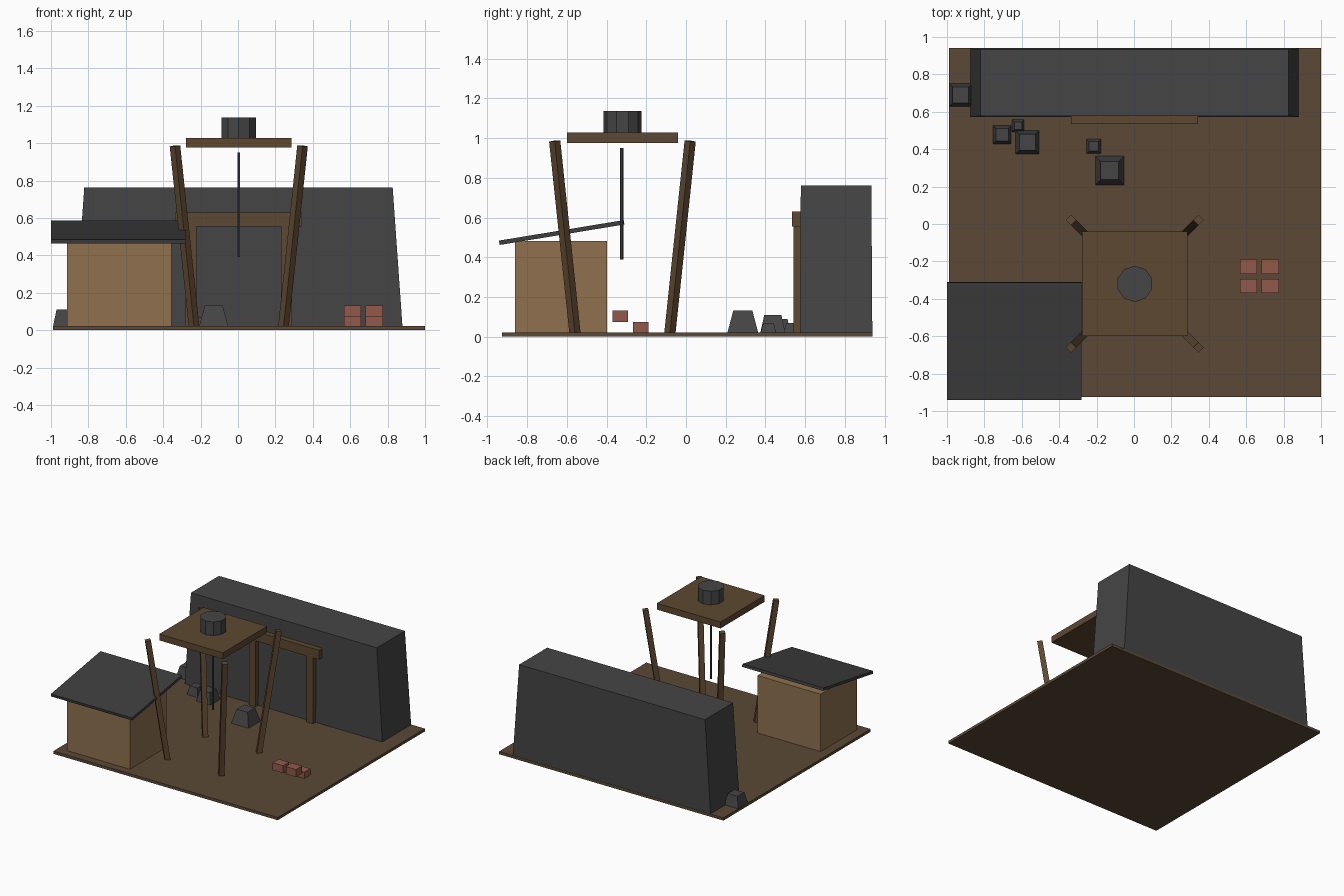
import bpy, bmesh, math
from mathutils import Matrix, Vector

cube = bpy.data.objects.get("Cube")
if cube:
    bpy.data.objects.remove(cube, do_unlink=True)


def material(name, r, g, b):
    """Flat material from display values, stored as linear."""
    lin = [((c / 255 + 0.055) / 1.055) ** 2.4 for c in (r, g, b)] + [1.0]
    m = bpy.data.materials.new(name)
    m.use_nodes = True
    m.diffuse_color = lin
    bsdf = next(n for n in m.node_tree.nodes if n.type == "BSDF_PRINCIPLED")
    bsdf.inputs["Base Color"].default_value = lin
    return m


EARTH = material("earth", 91, 73, 54)
TIMBER = material("dark timber", 93, 72, 49)
PLANK = material("light timber", 144, 113, 80)
STONE = material("grey stone", 69, 69, 70)
ROOF = material("roof slate", 61, 61, 62)
CLAY = material("red clay", 146, 90, 75)


def finish(name, bm, mat):
    bmesh.ops.recalc_face_normals(bm, faces=bm.faces)
    mesh = bpy.data.meshes.new(name)
    bm.to_mesh(mesh)
    bm.free()
    mesh.materials.append(mat)
    ob = bpy.data.objects.new(name, mesh)
    bpy.context.collection.objects.link(ob)
    return ob


def box(name, mat, x, y, z, inset=(0, 0)):
    """Box from (min, max) ranges; the top may be inset in x and y."""
    bm = bmesh.new()
    bmesh.ops.create_cube(bm, size=1)
    for v in bm.verts:
        top = v.co.z > 0
        sx, sy = math.copysign(1, v.co.x), math.copysign(1, v.co.y)
        v.co = (x[sx > 0] - sx * inset[0] * top,
                y[sy > 0] - sy * inset[1] * top, z[top])
    return finish(name, bm, mat)


def bar(name, mat, a, b, side, width, depth):
    """Straight bar from a to b whose width lies along side."""
    a, b = Vector(a), Vector(b)
    w = (b - a).normalized()
    u = Vector(side).normalized()
    v = w.cross(u)
    bm = bmesh.new()
    bmesh.ops.create_cube(bm, size=1)
    frame = Matrix((u * width, v * depth, b - a)).transposed().to_4x4()
    bm.transform(Matrix.Translation((a + b) / 2) @ frame)
    return finish(name, bm, mat)


def cylinder(name, mat, x, y, z0, z1, radius, sides):
    bm = bmesh.new()
    bmesh.ops.create_cone(bm, cap_ends=True, segments=sides, radius1=radius,
                          radius2=radius, depth=z1 - z0)
    first = max(bm.verts, key=lambda v: v.co.y).co
    turn = math.pi / 2 - math.atan2(first.y, first.x)
    bm.transform(Matrix.Translation((x, y, (z0 + z1) / 2)) @ Matrix.Rotation(turn, 4, "Z"))
    return finish(name, bm, mat)


FLOOR = 0.022
CX, CY = 0.004, -0.32  # centre of the tower

# Ground and cliff with the mine entrance frame
box("ground", EARTH, (-0.99, 1.0), (-0.925, 0.94), (0, FLOOR))
box("cliff", STONE, (-0.875, 0.88), (0.573, 0.938), (0.01, 0.762), (0.053, 0.005))
box("entrance_lintel", TIMBER, (-0.337, 0.343), (0.534, 0.586), (0.555, 0.63))
for side, s in (("right", -1), ("left", 1)):
    mid = CX + s * 0.255
    box(f"entrance_post_{side}", TIMBER, (mid - 0.029, mid + 0.029), (0.54, 0.583), (0.01, 0.56))

# Tower: splayed legs, platform, winch drum and rope
for end, sy in (("front", -1), ("back", 1)):
    for side, sx in (("right", -1), ("left", 1)):
        foot = (CX + sx * 0.238, CY + sy * 0.238, 0.01)
        head = (CX + sx * 0.341, CY + sy * 0.341, 0.985)
        bar(f"tower_leg_{end}_{side}", TIMBER, foot, head, (-sy, sx, 0), 0.04, 0.04)
box("tower_platform", TIMBER, (CX - 0.282, CX + 0.282), (CY - 0.28, CY + 0.28), (0.976, 1.027))
cylinder("winch_drum", STONE, CX, CY, 1.027, 1.136, 0.0965, 10)
cylinder("winch_rope", STONE, CX, CY - 0.003, 0.39, 0.95, 0.008, 8)

# Hut with a sloping roof
box("hut_walls", PLANK, (-0.915, -0.355), (-0.862, -0.398), (0.01, 0.482))
bar("hut_roof", ROOF, (-0.64, -0.94, 0.473), (-0.64, -0.312, 0.576), (1, 0, 0), 0.72, 0.022)

# Loose rocks: centre x, centre y, half width, top half width, height
rocks = [(-0.927, 0.69, 0.063, 0.043, 0.11), (-0.705, 0.477, 0.05, 0.034, 0.09),
         (-0.62, 0.525, 0.035, 0.02, 0.07), (-0.57, 0.437, 0.064, 0.043, 0.11),
         (-0.215, 0.415, 0.041, 0.026, 0.07), (-0.13, 0.286, 0.079, 0.048, 0.131)]
for i, (x, y, h, t, top) in enumerate(rocks, 1):
    box(f"rock_{i}", STONE, (x - h, x + h), (y - h, y + h), (0.015, top), (h - t, h - t))

# Bricks, the front row raised by one course
for row, (y, z) in {"back": (-0.228, 0.013), "front": (-0.331, 0.073)}.items():
    for side, x in (("right", 0.612), ("left", 0.728)):
        box(f"brick_{row}_{side}", CLAY, (x - 0.046, x + 0.046), (y - 0.038, y + 0.038), (z, z + 0.06))
